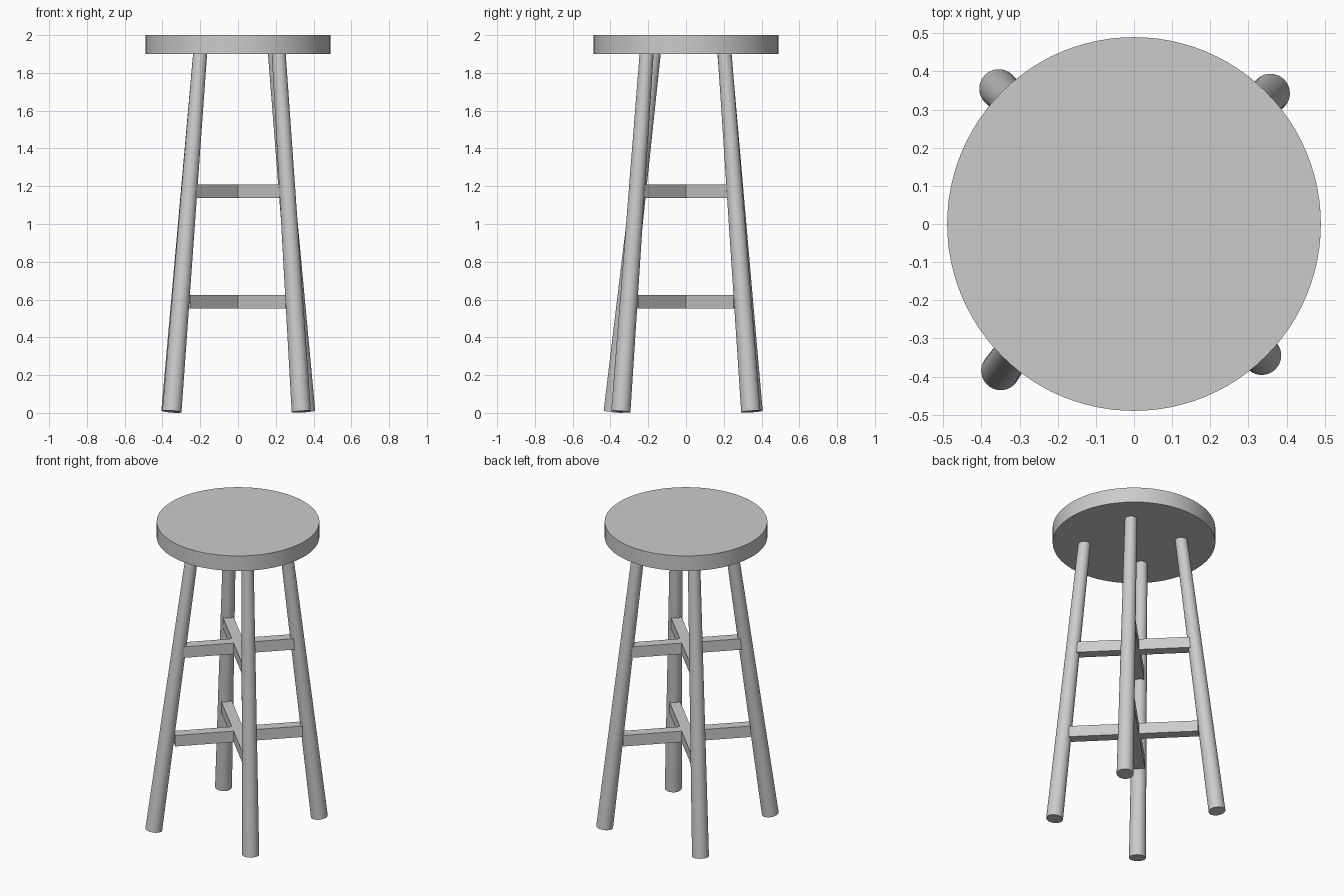
import bpy
from math import radians
from mathutils import Vector

if "Cube" in bpy.data.objects:
    bpy.data.objects.remove(bpy.data.objects["Cube"])


def smooth():
    bpy.ops.object.shade_smooth_by_angle(angle=radians(35))


# Round seat
bpy.ops.mesh.primitive_cylinder_add(vertices=96, radius=0.49, depth=0.10, location=(0, 0, 1.95))
bpy.context.object.name = "seat"
smooth()


# Tapered, splayed legs, each set at a slightly different angle
def leg(name, foot, top):
    a, b = Vector((*foot, 0.007)), Vector((*top, 1.91))
    bpy.ops.mesh.primitive_cone_add(
        vertices=48, radius1=0.051, radius2=0.037, depth=(b - a).length,
        location=(a + b) / 2, rotation=(b - a).to_track_quat('Z', 'Y').to_euler())
    bpy.context.object.name = name
    smooth()


leg("front_left_leg", (-0.35, -0.385), (-0.20, -0.17))
leg("front_right_leg", (0.335, -0.345), (0.215, -0.208))
leg("back_left_leg", (-0.355, 0.355), (-0.20, 0.203))
leg("back_right_leg", (0.358, 0.343), (0.195, 0.204))

# Crossed braces joining opposite legs at two heights
for level, z, half_length in (("upper", 1.173, 0.37), ("lower", 0.588, 0.39)):
    for side, angle in (("a", 45), ("b", -45)):
        bpy.ops.mesh.primitive_cube_add(size=1, location=(0, 0, z), rotation=(0, 0, radians(angle)))
        brace = bpy.context.object
        brace.name = f"{level}_brace_{side}"
        brace.scale = (2 * half_length, 0.065, 0.073)
